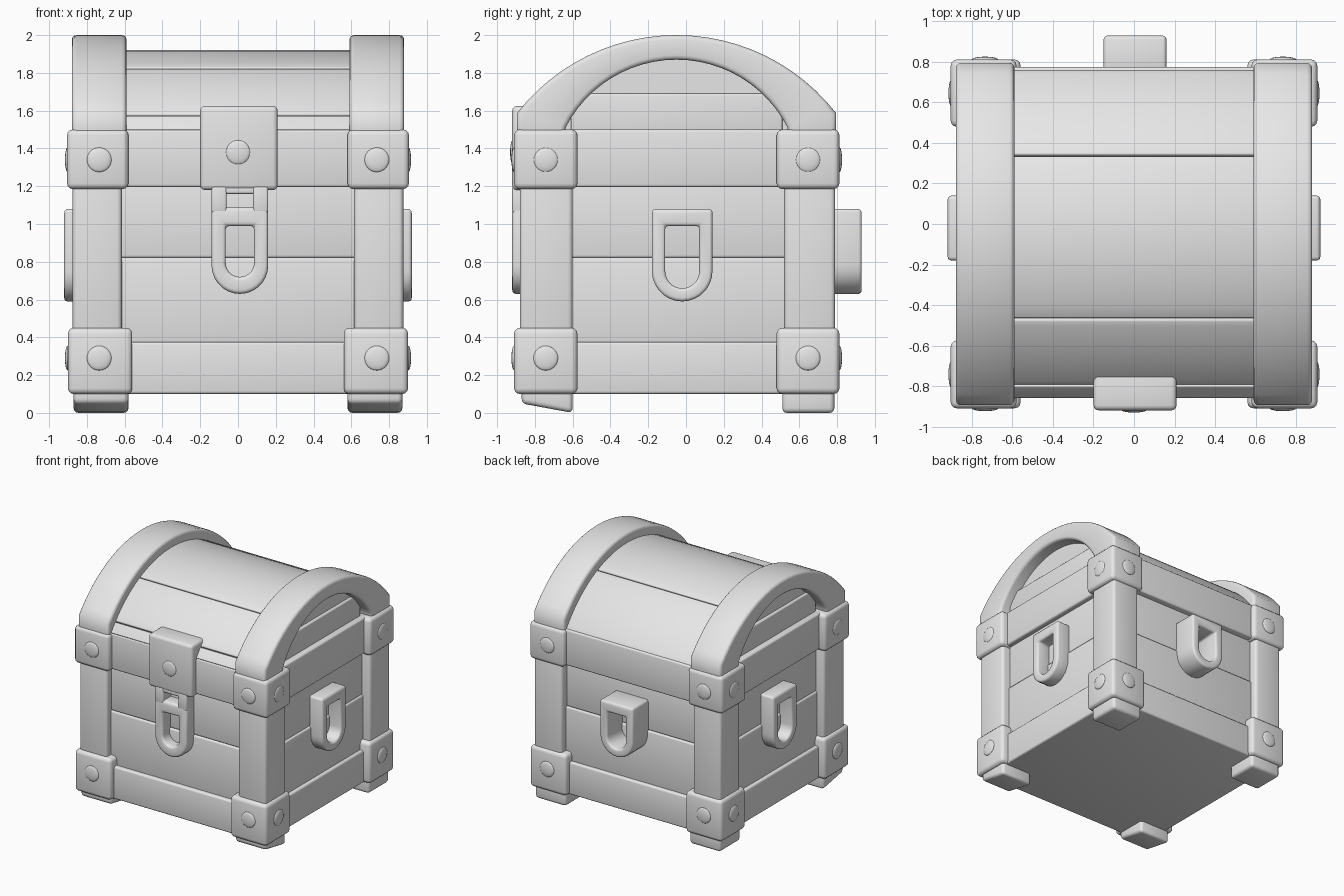
import bpy, bmesh, math
from mathutils import Vector

if "Cube" in bpy.data.objects:
    bpy.data.objects.remove(bpy.data.objects["Cube"], do_unlink=True)

GREY = (0.8, 0.8, 0.8, 1)
mat = bpy.data.materials.new("light_grey")
mat.use_nodes = True
mat.diffuse_color = GREY
bsdf = mat.node_tree.nodes["Principled BSDF"]
bsdf.inputs["Base Color"].default_value = GREY
bsdf.inputs["Roughness"].default_value = 0.7

MID = -0.05                      # depth centre of the chest body
SIDES = ((1, "left"), (-1, "right"))


def finish(name, bm, bevel=0.0):
    """Turn a bmesh into a bevelled, smooth-shaded object."""
    bmesh.ops.recalc_face_normals(bm, faces=bm.faces)
    mesh = bpy.data.meshes.new(name)
    bm.to_mesh(mesh)
    bm.free()
    mesh.materials.append(mat)
    ob = bpy.data.objects.new(name, mesh)
    bpy.context.collection.objects.link(ob)
    bpy.ops.object.select_all(action="DESELECT")
    ob.select_set(True)
    bpy.context.view_layer.objects.active = ob
    if bevel:
        mod = ob.modifiers.new("soft_edges", "BEVEL")
        mod.width, mod.segments = bevel, 3
        mod.limit_method, mod.angle_limit = "ANGLE", math.radians(40)
        bpy.ops.object.modifier_apply(modifier=mod.name)
    bpy.ops.object.shade_smooth_by_angle(angle=math.radians(40))
    return ob


def box(name, x, y, z, bevel=0.015, toe=0.0):
    """Box from three ranges; toe lifts the lower front edge."""
    bm = bmesh.new()
    bmesh.ops.create_cube(bm, size=1)
    for v in bm.verts:
        low_front = v.co.z < 0 and v.co.y < 0
        v.co = Vector([(a + b) / 2 + c * (b - a) for c, (a, b) in zip(v.co, (x, y, z))])
        if low_front:
            v.co.z += toe
    return finish(name, bm, bevel)


def band(name, outer, inner, d0, d1, place, closed, bevel=0.015):
    """Solid strip between two matching outlines, extruded from d0 to d1."""
    bm = bmesh.new()
    rows = [[bm.verts.new(place(u, v, d)) for u, v in line]
            for line, d in ((outer, d0), (outer, d1), (inner, d1), (inner, d0))]
    n = len(outer)
    for i in range(n if closed else n - 1):
        j = (i + 1) % n
        for a, b in zip(rows, rows[1:] + rows[:1]):
            bm.faces.new((a[i], a[j], b[j], b[i]))
    if not closed:
        for k in (0, -1):
            bm.faces.new([r[k] for r in rows])
    return finish(name, bm, bevel)


def along_x(u, v, d):
    return (d, u, v)


def along_y(u, v, d):
    return (u, d, v)


def arc(radius, cz, a0, a1, n=24):
    """Arc over the chest, angles measured from straight up."""
    return [(MID + radius * math.sin(a0 + (a1 - a0) * i / n),
             cz + radius * math.cos(a0 + (a1 - a0) * i / n)) for i in range(n + 1)]


def u_shape(c, half, top, bottom, n=14):
    """Flat-topped outline with a round bottom."""
    pts = [(c - half, top)]
    for i in range(n + 1):
        a = math.pi * (1 + i / n)
        pts.append((c + half * math.cos(a), bottom + half + half * math.sin(a)))
    return pts + [(c + half, top)]


def rivet(name, centre, axis):
    bm = bmesh.new()
    bmesh.ops.create_uvsphere(bm, u_segments=20, v_segments=12, radius=0.065)
    for v in bm.verts:
        v.co[axis] *= 0.22
        v.co += Vector(centre)
    finish(name, bm)


# Plank courses of the body and the frame rails
box("bottom_rail", (-0.84, 0.84), (-0.86, 0.76), (0.1, 0.375))
box("lower_planks", (-0.81, 0.81), (-0.825, 0.73), (0.36, 0.822))
box("upper_planks", (-0.80, 0.80), (-0.815, 0.72), (0.82, 1.22))
box("lid_rail", (-0.845, 0.845), (-0.86, 0.775), (1.195, 1.5))

# Lid: curved planks with narrow seams, over an inner fill
LID_R, LID_Z = 0.99, 0.93
seams = [math.asin((y - MID) / LID_R) for y in (-0.86, -0.8, -0.47, 0.34, 0.77)]
for i, (a, b) in enumerate(zip(seams, seams[1:])):
    band(f"lid_plank_{i + 1}", arc(LID_R, LID_Z, a + 0.003, b - 0.003, 12),
         arc(0.86, LID_Z, a + 0.003, b - 0.003, 12), -0.65, 0.65, along_x, False, 0.01)
core = arc(0.96, LID_Z, seams[0], seams[-1])
band("lid_core", core, [(y, 1.45) for y, z in core], -0.77, 0.77, along_x, False, 0)
box("lid_end_plank", (-0.795, 0.795), (MID - 0.56, MID + 0.56), (1.45, 1.69), 0.012)

# Arched frames on both ends of the lid
outer = arc(1.07, LID_Z, -0.91, 0.91)
inner = arc(0.66, 1.21, -1.1, 1.1)
outer = [(MID - 0.845, 1.45)] + outer + [(MID + 0.845, 1.45)]
inner = [(inner[0][0], 1.45)] + inner + [(inner[-1][0], 1.45)]
for s, side in SIDES:
    band(f"{side}_lid_arch", outer, inner, s * 0.59, s * 0.88, along_x, False, 0.025)


def span(s, a, b):
    return tuple(sorted((s * a, s * b)))


# Corner posts, brackets, feet and rivets
for s, side in SIDES:
    for end, post, cap, foot, face, toe in (
            ("front", (-0.88, -0.6), (-0.91, -0.575), (-0.87, -0.6), -0.91, 0.05),
            ("back", (0.52, 0.79), (0.48, 0.812), (0.51, 0.785), 0.812, 0.0)):
        tag = f"{end}_{side}"
        box(f"{tag}_post", span(s, 0.615, 0.875), post, (0.3, 1.3), 0.025)
        box(f"{tag}_upper_bracket", span(s, 0.58, 0.905), cap, (1.185, 1.5), 0.03)
        box(f"{tag}_lower_bracket", span(s, 0.56, 0.90), cap, (0.1, 0.45), 0.03)
        box(f"{tag}_foot", span(s, 0.58, 0.87), foot, (0, 0.16), 0.025, toe)
        for level, z in (("upper", 1.34), ("lower", 0.29)):
            rivet(f"{tag}_{level}_rivet", (s * 0.735, face, z), 1)
            rivet(f"{tag}_{level}_side_rivet", (s * 0.902, sum(cap) / 2, z), 0)

# Latch plate with a hanging hasp
box("latch_plate", (-0.2, 0.21), (-0.92, -0.72), (1.18, 1.625), 0.025)
rivet("latch_rivet", (0, -0.917, 1.38), 1)
band("latch_hasp", u_shape(0.01, 0.15, 1.09, 0.63), u_shape(0.01, 0.075, 0.99, 0.72),
     -0.92, -0.79, along_y, True, 0.02)
for x0, x1 in ((-0.14, -0.06), (0.08, 0.16)):
    box("hasp_link", (x0, x1), (-0.92, -0.79), (1.06, 1.2), 0.012)
box("hasp_link_top", (-0.1, 0.12), (-0.915, -0.79), (1.16, 1.2), 0.01)

# Ring handles on both ends and the back
for s, side in SIDES:
    band(f"{side}_handle", u_shape(-0.02, 0.16, 1.08, 0.59), u_shape(-0.02, 0.09, 0.99, 0.66),
         s * 0.78, s * 0.92, along_x, True, 0.018)
band("back_handle", u_shape(0.005, 0.155, 1.08, 0.63), u_shape(0.005, 0.085, 0.99, 0.70),
     0.7, 0.93, along_y, True, 0.018)
